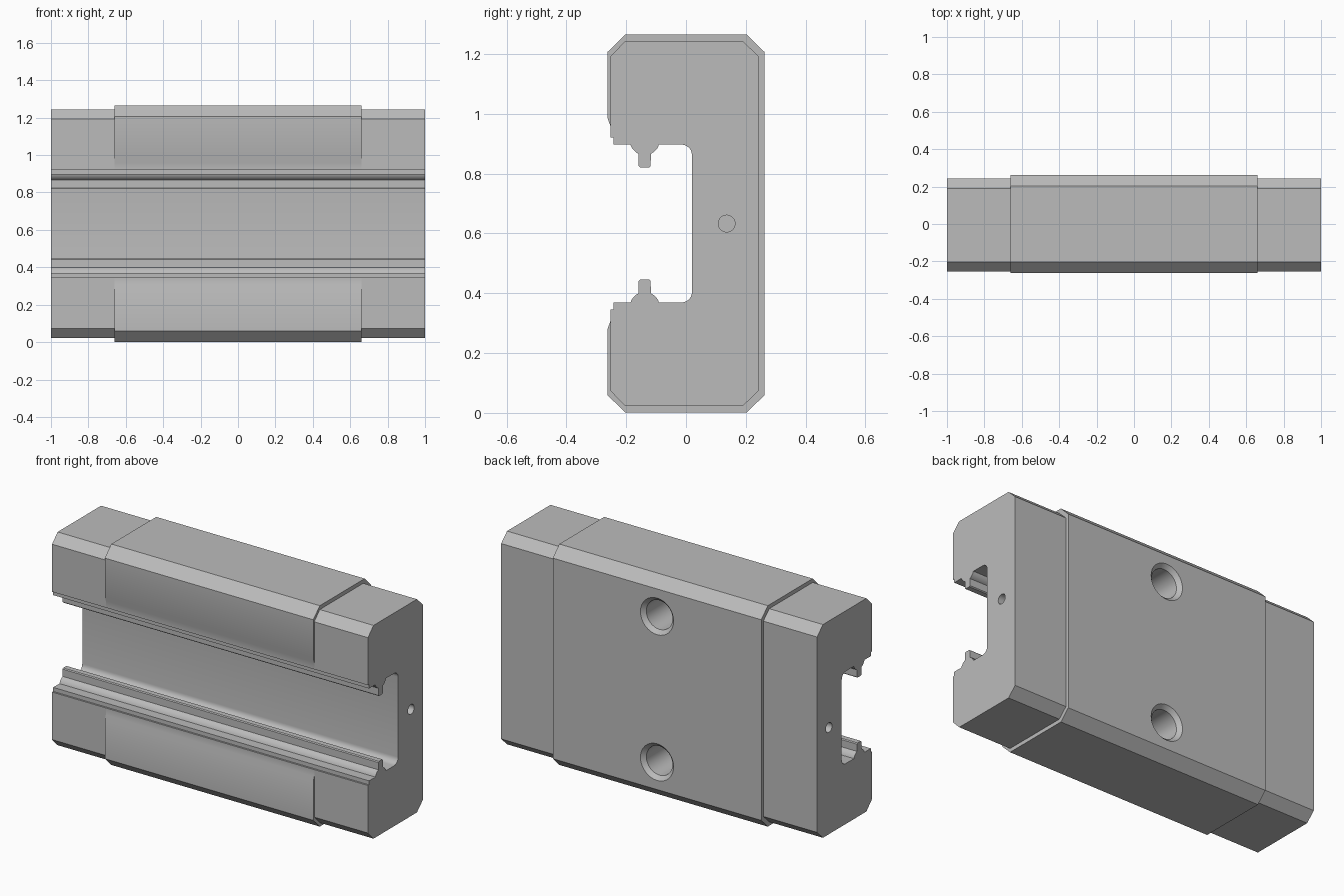
import bpy, bmesh, math
from mathutils import Matrix, Vector

cube = bpy.data.objects.get("Cube")
if cube:
    bpy.data.objects.remove(cube, do_unlink=True)

MID = 0.633          # height of the symmetry plane
BLOCK_HALF = 0.66    # half length of the middle block

steel = bpy.data.materials.new("steel grey")
steel.use_nodes = True
steel.diffuse_color = (0.5, 0.5, 0.5, 1)
steel.node_tree.nodes["Principled BSDF"].inputs["Base Color"].default_value = (0.5, 0.5, 0.5, 1)


def make_object(name, bm):
    bmesh.ops.recalc_face_normals(bm, faces=bm.faces)
    mesh = bpy.data.meshes.new(name)
    bm.to_mesh(mesh)
    bm.free()
    mesh.materials.append(steel)
    obj = bpy.data.objects.new(name, mesh)
    bpy.context.collection.objects.link(obj)
    return obj


def arc(cy, cz, r, start, end, steps=6):
    angles = [math.radians(start + (end - start) * i / steps) for i in range(steps + 1)]
    return [(cy + r * math.cos(a), cz + r * math.sin(a)) for a in angles]


def channel():
    """Upper half of the inner channel, from the front lip to the back wall."""
    pts = [(-0.253, 0.92), (-0.243, 0.92), (-0.243, 0.897)]
    pts += arc(-0.138, 0.912, 0.05, 197, 246)      # raceway, front side
    pts += [(-0.158, 0.825), (-0.153, 0.82), (-0.123, 0.82), (-0.118, 0.825)]
    pts += arc(-0.138, 0.912, 0.05, 294, 343)      # raceway, back side
    pts += arc(-0.015, 0.862, 0.035, 90, 0)        # corner fillet
    return pts


def prism(name, outer, x0, x1):
    """Extrude a half section, mirrored about the middle plane, along x."""
    half = outer + channel()
    section = half + [(y, 2 * MID - z) for y, z in reversed(half)]
    bm = bmesh.new()
    face = bm.faces.new([bm.verts.new((x0, y, z)) for y, z in section])
    new = bmesh.ops.extrude_face_region(bm, geom=[face])["geom"]
    verts = [g for g in new if isinstance(g, bmesh.types.BMVert)]
    bmesh.ops.translate(bm, verts=verts, vec=(x1 - x0, 0, 0))
    return make_object(name, bm)


def bore(obj, origin, inward, steps):
    """Cut a round stepped hole; steps are (depth, radius) pairs."""
    bm = bmesh.new()
    count = 32
    rings = [[bm.verts.new((r * math.cos(math.tau * i / count),
                            r * math.sin(math.tau * i / count), d))
              for i in range(count)] for d, r in steps]
    for a, b in zip(rings, rings[1:]):
        for i in range(count):
            j = (i + 1) % count
            bm.faces.new((a[i], a[j], b[j], b[i]))
    bm.faces.new(rings[0])
    bm.faces.new(rings[-1])
    turn = Vector((0, 0, 1)).rotation_difference(Vector(inward)).to_matrix().to_4x4()
    bm.transform(Matrix.Translation(origin) @ turn)
    cutter = make_object("hole_cutter", bm)
    cutter.hide_render = True
    mod = obj.modifiers.new("hole", "BOOLEAN")
    mod.operation = "DIFFERENCE"
    mod.solver = "EXACT"
    mod.object = cutter
    bpy.context.view_layer.objects.active = obj
    bpy.ops.object.modifier_apply(modifier=mod.name)
    bpy.data.objects.remove(cutter, do_unlink=True)


# Middle block with countersunk mounting holes in the back
block = prism("carriage_block",
              [(0.262, 1.207), (0.203, 1.265), (-0.203, 1.265), (-0.262, 1.207),
               (-0.262, 0.985), (-0.253, 0.96)], -BLOCK_HALF, BLOCK_HALF)
for side in (-1, 1):
    bore(block, (0, 0.262, MID + side * 0.417), (0, -1, 0),
         [(-0.02, 0.125), (0, 0.105), (0.022, 0.083), (0.32, 0.083)])

# Slimmer end caps with a small port in each end
parts = [block]
for name, side in (("left_end_cap", 1), ("right_end_cap", -1)):
    cap = prism(name, [(0.243, 1.192), (0.19, 1.243), (-0.203, 1.243), (-0.253, 1.192)],
                side * BLOCK_HALF, side * 1.0)
    bore(cap, (side, 0.136, MID), (-side, 0, 0), [(-0.02, 0.028), (0.12, 0.028)])
    parts.append(cap)

# Smooth the curved surfaces and keep the machined edges sharp
bpy.ops.object.select_all(action="DESELECT")
for part in parts:
    part.select_set(True)
bpy.context.view_layer.objects.active = block
bpy.ops.object.shade_smooth_by_angle(angle=math.radians(30))
